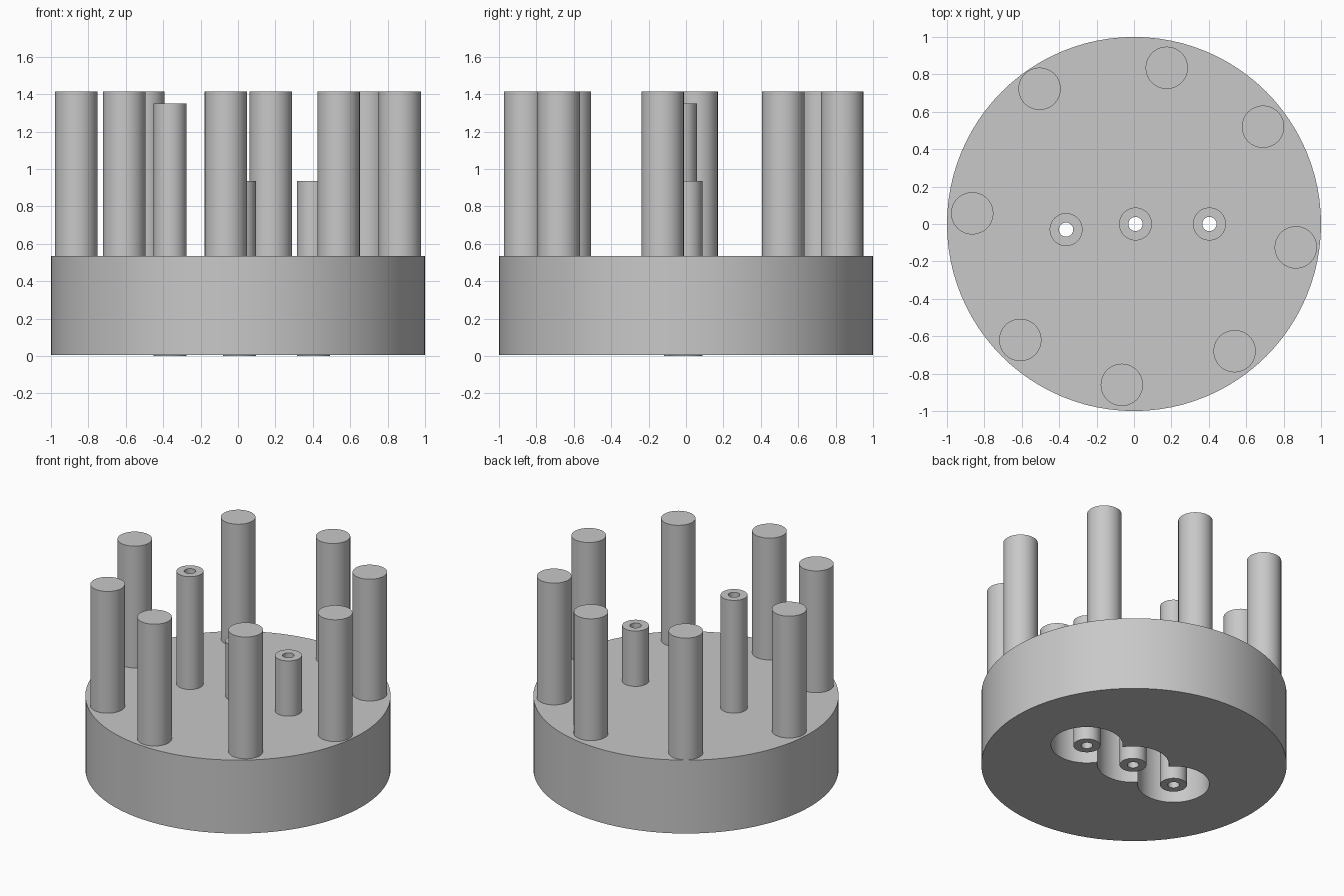
import bpy
import bmesh
from math import cos, sin, tau

cube = bpy.data.objects.get("Cube")
if cube:
    bpy.data.objects.remove(cube, do_unlink=True)

grey = bpy.data.materials.new("plain grey")
grey.use_nodes = True
GREY = (0.58, 0.58, 0.58, 1)
grey.diffuse_color = GREY
grey.node_tree.nodes["Principled BSDF"].inputs["Base Color"].default_value = GREY

BASE_BOTTOM, BASE_TOP = 0.005, 0.535
PILLAR_TOP, PILLAR_R = 1.415, 0.113
POCKET_TOP, POCKET_R = 0.4, 0.235
TUBE_R, BORE_R = 0.088, 0.038


def select(obj):
    bpy.ops.object.select_all(action="DESELECT")
    obj.select_set(True)
    bpy.context.view_layer.objects.active = obj


def smooth(obj):
    select(obj)
    bpy.ops.object.shade_smooth_by_angle(angle=0.6)


def cylinder(name, x, y, radius, z0, z1, sides=64):
    bpy.ops.mesh.primitive_cylinder_add(
        vertices=sides, radius=radius, depth=z1 - z0, location=(x, y, (z0 + z1) / 2))
    obj = bpy.context.object
    obj.name = name
    obj.data.materials.append(grey)
    return obj


def tube(name, x, y, outer, inner, z0, z1, sides=48):
    """Hollow pin, open at both ends."""
    bm = bmesh.new()
    section = [(outer, z0), (outer, z1), (inner, z1), (inner, z0)]
    rings = [[bm.verts.new((r * cos(tau * i / sides), r * sin(tau * i / sides), z))
              for i in range(sides)] for r, z in section]
    for k, ring in enumerate(rings):
        other = rings[(k + 1) % len(rings)]
        for i in range(sides):
            j = (i + 1) % sides
            bm.faces.new((ring[i], ring[j], other[j], other[i]))
    bmesh.ops.recalc_face_normals(bm, faces=bm.faces)
    mesh = bpy.data.meshes.new(name)
    bm.to_mesh(mesh)
    bm.free()
    mesh.materials.append(grey)
    obj = bpy.data.objects.new(name, mesh)
    obj.location = (x, y, 0)
    bpy.context.collection.objects.link(obj)
    return obj


def cut(target, cutter):
    cutter.hide_render = True
    mod = target.modifiers.new("cut", "BOOLEAN")
    mod.operation = "DIFFERENCE"
    mod.solver = "EXACT"
    mod.object = cutter
    select(target)
    bpy.ops.object.modifier_apply(modifier=mod.name)
    bpy.data.objects.remove(cutter, do_unlink=True)


# Hollow pins: x, y, top height
pins = {
    "right_pin": (-0.363, -0.03, 1.35),
    "middle_pin": (0.008, 0, 0.935),
    "left_pin": (0.403, 0, 0.935),
}

# Round base with overlapping pockets underneath
base = cylinder("base_disc", 0, 0, 1, BASE_BOTTOM, BASE_TOP, 96)
for x, y, top in pins.values():
    cut(base, cylinder("pocket_cutter", x, y, POCKET_R, -0.1, POCKET_TOP))
for x, y, top in pins.values():
    cut(base, cylinder("bore_cutter", x, y, (TUBE_R + BORE_R) / 2, 0.2, 0.7, 48))
smooth(base)

for name, (x, y, top) in pins.items():
    smooth(tube(name, x, y, TUBE_R, BORE_R, 0, top))

# Ring of solid pillars near the rim
pillars = [(-0.505, 0.723), (0.175, 0.835), (0.69, 0.52), (0.865, -0.125),
           (0.538, -0.68), (-0.065, -0.86), (-0.608, -0.62), (-0.865, 0.057)]
for i, (x, y) in enumerate(pillars, 1):
    smooth(cylinder(f"pillar_{i}", x, y, PILLAR_R, BASE_TOP - 0.02, PILLAR_TOP))
